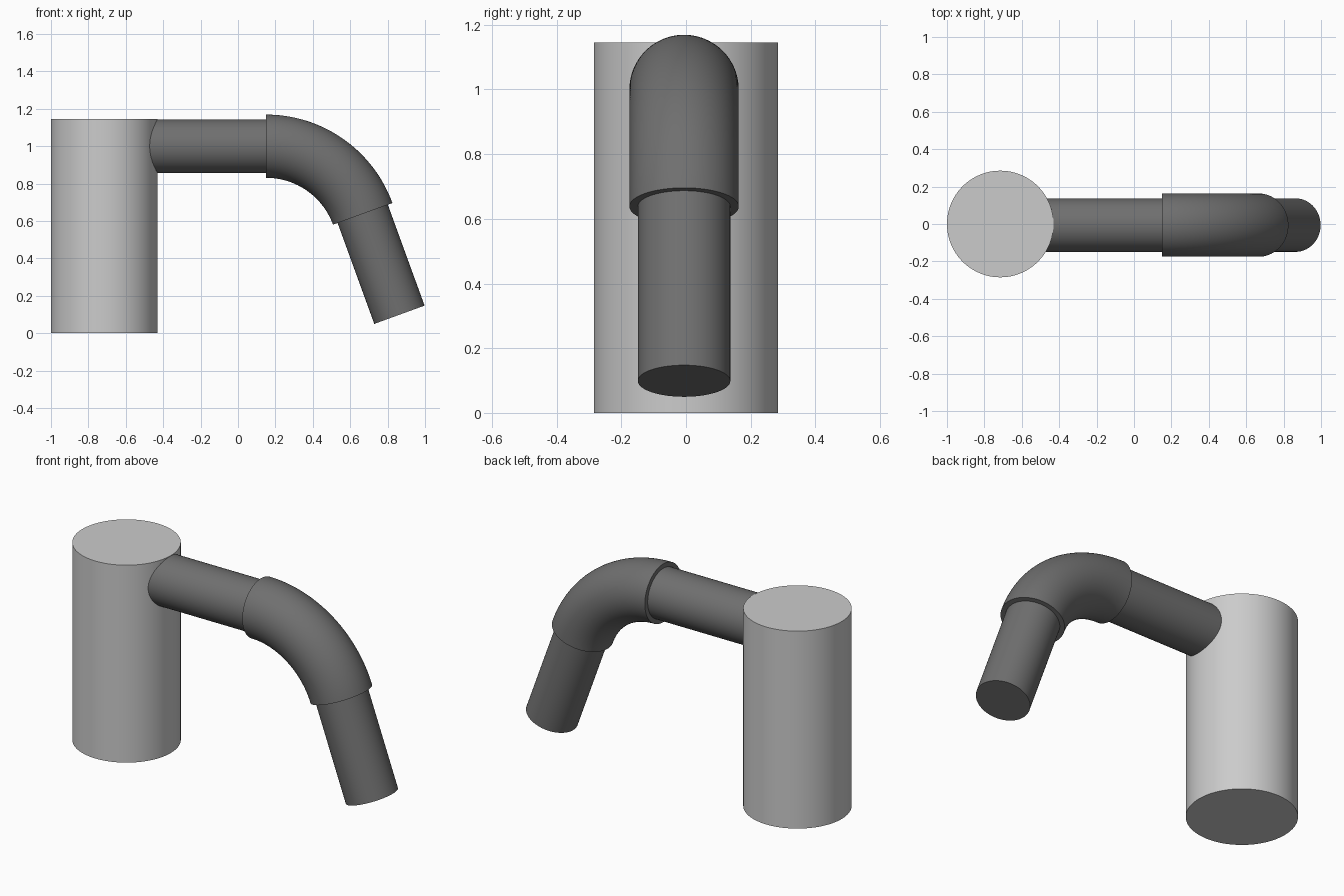
import bpy, bmesh
from math import radians, sin, cos
from mathutils import Vector

if "Cube" in bpy.data.objects:
    bpy.data.objects.remove(bpy.data.objects["Cube"])

PIPE_Y = -0.006
BEND_R, BEND = 0.55, radians(70)
ELBOW_X, AXIS_Z = 0.15, 1.0

grey = bpy.data.materials.new("dark_grey")
grey.diffuse_color = (0.16, 0.16, 0.16, 1)
grey.use_nodes = True
grey.node_tree.nodes["Principled BSDF"].inputs["Base Color"].default_value = grey.diffuse_color


def sweep(name, rings, radius, mat=None, sides=96):
    """Capped round tube; each ring is (x, z, angle below the +x direction)."""
    bm = bmesh.new()
    loops = []
    for x, z, a in rings:
        up, side = Vector((sin(a), 0, cos(a))), Vector((0, 1, 0))
        centre = Vector((x, 0, z))
        loops.append([bm.verts.new(centre + radius * (
            up * cos(radians(360 * i / sides)) + side * sin(radians(360 * i / sides))))
            for i in range(sides)])
    for a, b in zip(loops, loops[1:]):
        for i in range(sides):
            j = (i + 1) % sides
            bm.faces.new((a[i], a[j], b[j], b[i]))
    bm.faces.new(loops[0])
    bm.faces.new(loops[-1])
    bmesh.ops.recalc_face_normals(bm, faces=bm.faces)
    me = bpy.data.meshes.new(name)
    bm.to_mesh(me)
    bm.free()
    ob = bpy.data.objects.new(name, me)
    bpy.context.collection.objects.link(ob)
    if mat:
        me.materials.append(mat)
    bpy.ops.object.select_all(action='DESELECT')
    ob.select_set(True)
    bpy.context.view_layer.objects.active = ob
    bpy.ops.object.shade_smooth_by_angle(angle=radians(30))
    return ob


def bend_point(a):
    return (ELBOW_X + BEND_R * sin(a), AXIS_Z - BEND_R * (1 - cos(a)), a)


# Upright post
down = radians(90)
sweep("post", [(-0.715, 1.145, down), (-0.715, 0, down)], 0.285)

# Horizontal pipe, let into the post and the elbow
arm = sweep("horizontal_pipe", [(-0.6, AXIS_Z, 0), (ELBOW_X + 0.03, AXIS_Z, 0)], 0.143, grey)

# Elbow sleeve
elbow = sweep("elbow", [bend_point(BEND * i / 40) for i in range(41)], 0.169, grey)

# Angled outlet pipe
ex, ez, _ = bend_point(BEND)
outlet = sweep("outlet_pipe", [(ex + d * cos(BEND), ez - d * sin(BEND), BEND)
                               for d in (-0.03, 0.574)], 0.143, grey)

for ob in (arm, elbow, outlet):
    ob.location.y = PIPE_Y
